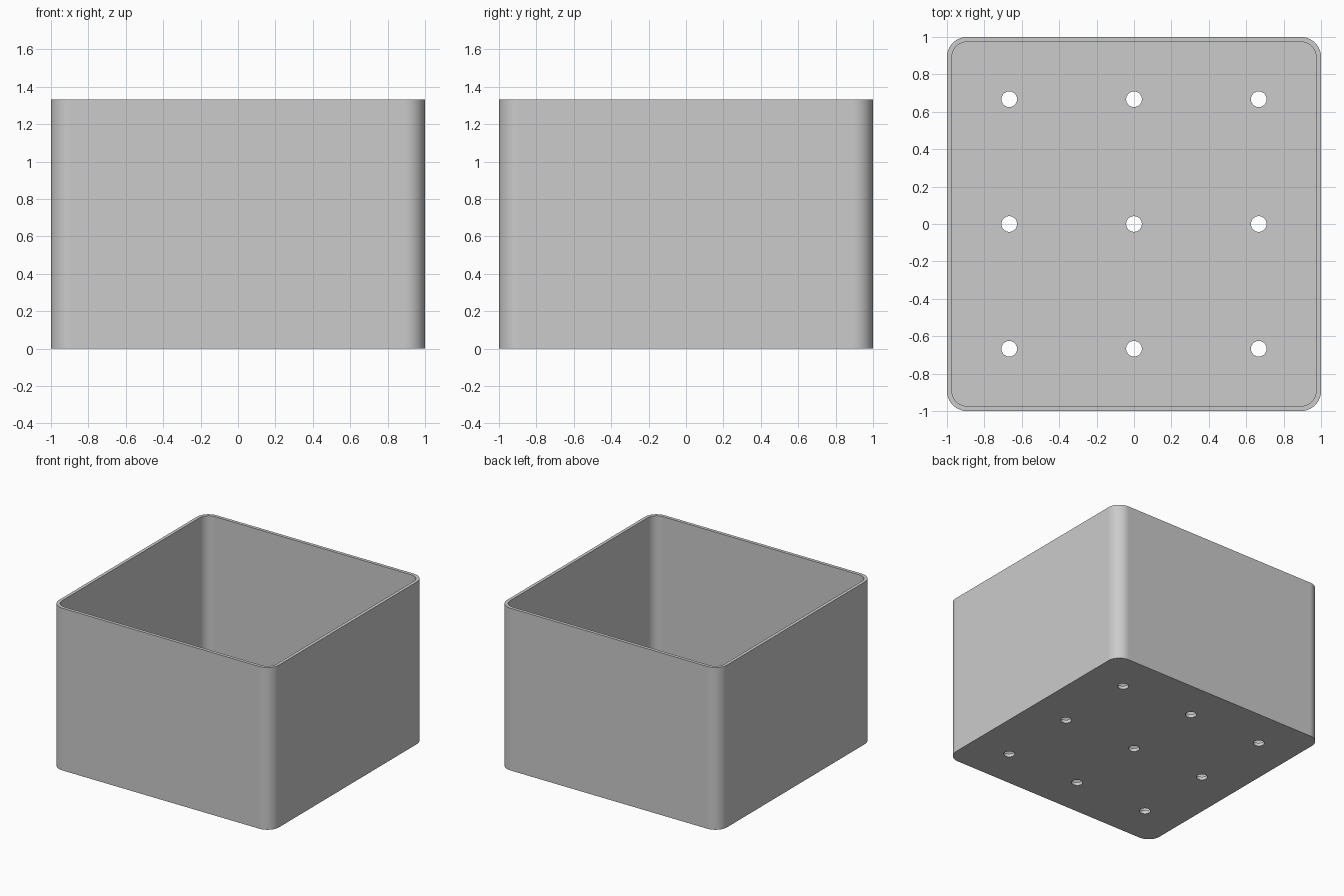
import bpy
import bmesh
from mathutils import Matrix

cube = bpy.data.objects.get("Cube")
if cube:
    bpy.data.objects.remove(cube, do_unlink=True)

SIDE, HEIGHT = 2.0, 1.333
WALL, CORNER = 0.0267, 0.107
HOLE_RADIUS, HOLE_PITCH = 0.042, 0.667

grey = bpy.data.materials.new("plain grey")
grey.use_nodes = True
colour = (0.6, 0.6, 0.6, 1)
grey.diffuse_color = colour
grey.node_tree.nodes["Principled BSDF"].inputs["Base Color"].default_value = colour


def make_object(name, bm):
    mesh = bpy.data.meshes.new(name)
    bm.to_mesh(mesh)
    bm.free()
    mesh.materials.append(grey)
    obj = bpy.data.objects.new(name, mesh)
    bpy.context.collection.objects.link(obj)
    return obj


def rounded_block(name, side, radius, bottom, top):
    """Square block with rounded upright edges."""
    bm = bmesh.new()
    size = Matrix.Diagonal((side, side, top - bottom, 1))
    place = Matrix.Translation((0, 0, (top + bottom) / 2))
    bmesh.ops.create_cube(bm, size=1, matrix=place @ size)
    upright = [e for e in bm.edges
               if abs(e.verts[0].co.z - e.verts[1].co.z) > 0.1]
    bmesh.ops.bevel(bm, geom=upright, offset=radius, segments=16,
                    profile=0.5, affect='EDGES')
    return make_object(name, bm)


# Outer body and the hollow inside it
box = rounded_block("planter_box", SIDE, CORNER, 0, HEIGHT)
hollow = rounded_block("hollow_cutter", SIDE - 2 * WALL, CORNER - WALL,
                       WALL, HEIGHT + 0.2)

# Three by three grid of drainage holes
bm = bmesh.new()
for column in (-1, 0, 1):
    for row in (-1, 0, 1):
        bmesh.ops.create_cone(
            bm, cap_ends=True, segments=32, depth=0.4,
            radius1=HOLE_RADIUS, radius2=HOLE_RADIUS,
            matrix=Matrix.Translation((column * HOLE_PITCH, row * HOLE_PITCH, 0)))
holes = make_object("drain_hole_cutter", bm)

# Cut the body, then drop the cutters
bpy.ops.object.select_all(action='DESELECT')
bpy.context.view_layer.objects.active = box
box.select_set(True)
for cutter in (hollow, holes):
    cutter.hide_render = True
    cut = box.modifiers.new("cut", 'BOOLEAN')
    cut.operation = 'DIFFERENCE'
    cut.solver = 'EXACT'
    cut.object = cutter
    bpy.ops.object.modifier_apply(modifier=cut.name)
    bpy.data.objects.remove(cutter, do_unlink=True)

# Smooth corners, crisp rims and flat walls
bpy.ops.object.shade_smooth_by_angle(angle=0.6)
weighted = box.modifiers.new("flat walls", 'WEIGHTED_NORMAL')
weighted.keep_sharp = True
